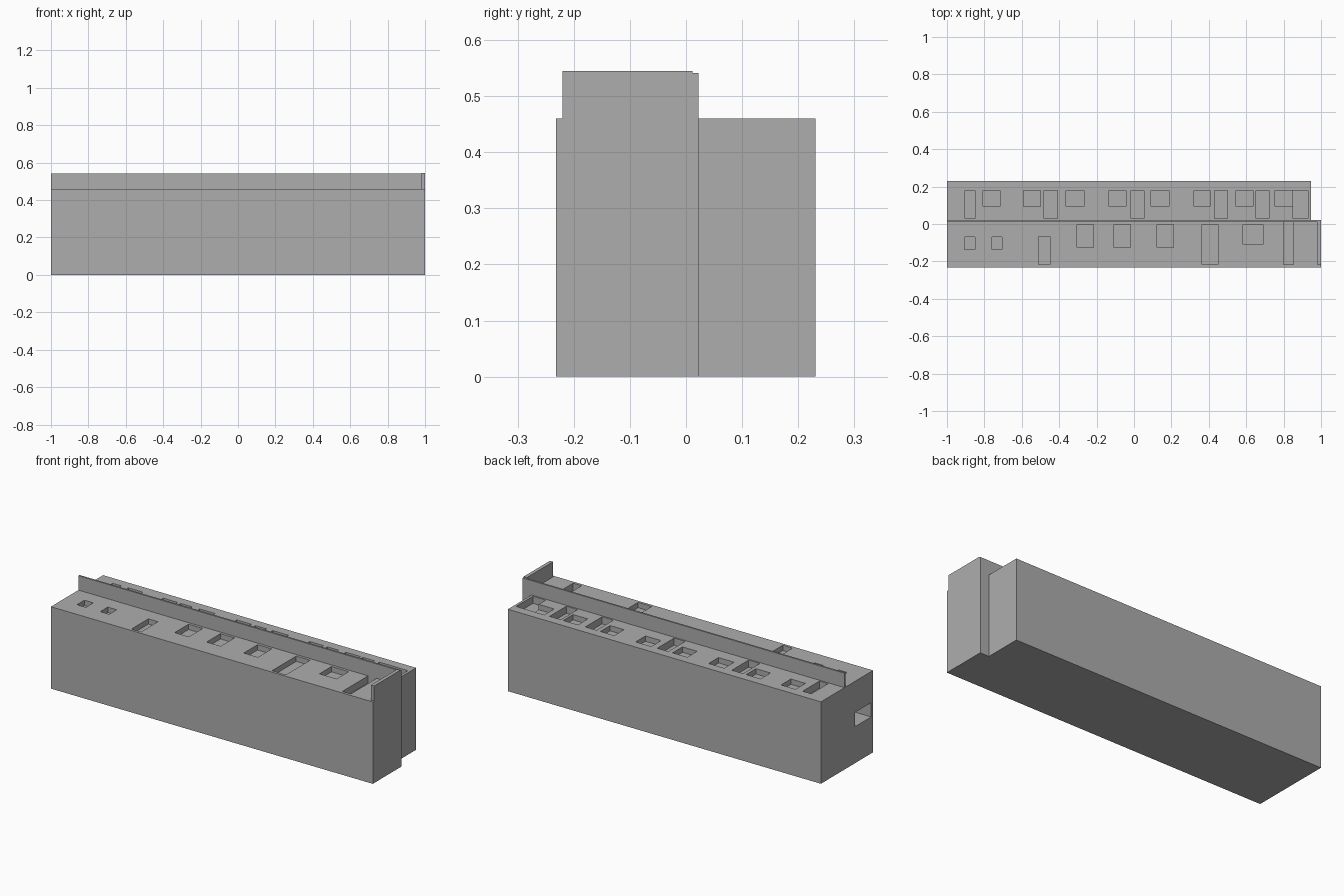
import bpy
import bmesh
from mathutils import Matrix, Vector

cube = bpy.data.objects.get("Cube")
if cube:
    bpy.data.objects.remove(cube, do_unlink=True)

grey = bpy.data.materials.new("plain grey")
grey.use_nodes = True
COLOUR = (0.42, 0.42, 0.42, 1)
grey.diffuse_color = COLOUR
grey.node_tree.nodes["Principled BSDF"].inputs["Base Color"].default_value = COLOUR


def boxes(name, spans):
    """One object made of boxes given as (x0, x1, y0, y1, z0, z1)."""
    bm = bmesh.new()
    for x0, x1, y0, y1, z0, z1 in spans:
        centre = Vector((x0 + x1, y0 + y1, z0 + z1)) / 2
        size = (x1 - x0, y1 - y0, z1 - z0, 1)
        bmesh.ops.create_cube(bm, size=1, matrix=Matrix.Translation(centre) @ Matrix.Diagonal(size))
    mesh = bpy.data.meshes.new(name)
    bm.to_mesh(mesh)
    bm.free()
    mesh.materials.append(grey)
    obj = bpy.data.objects.new(name, mesh)
    bpy.context.collection.objects.link(obj)
    return obj


def carve(block, spans):
    """Cut box-shaped pockets out of a block."""
    cutter = boxes(block.name + "_cutter", spans)
    cutter.hide_render = True
    mod = block.modifiers.new("pockets", "BOOLEAN")
    mod.operation = "DIFFERENCE"
    mod.solver = "EXACT"
    mod.use_self = True
    mod.object = cutter
    bpy.context.view_layer.objects.active = block
    bpy.ops.object.modifier_apply(modifier=mod.name)
    bpy.data.objects.remove(cutter, do_unlink=True)


ROOF, SPLIT, DEPTH = 0.46, 0.022, 0.03


def pocket(x0, x1, y0, y1, depth=DEPTH):
    return (x0, x1, y0, y1, ROOF - depth, ROOF + 0.1)


# Front block with roof pockets and a slot in its right end
front = boxes("front_block", [(-1, 1, -0.232, SPLIT, 0, ROOF)])
cuts = [pocket(x, x + 0.055, -0.136, -0.07) for x in (-0.905, -0.76)]
cuts += [pocket(x, x + 0.088, -0.126, -0.003) for x in (-0.305, -0.107, 0.124)]
cuts += [
    pocket(-0.51, -0.45, -0.217, -0.067),
    pocket(0.364, 0.45, -0.217, -0.003),
    pocket(0.583, 0.69, -0.11, -0.003),
    pocket(0.8, 0.853, -0.217, 0.012, 0.04),
    (-1.1, -0.88, -0.215, -0.07, 0.205, 0.285),
]
carve(front, cuts)

# Back block, slightly shorter, with square and deep pockets
back = boxes("back_block", [(-1, 0.945, SPLIT, 0.231, 0, ROOF)])
squares = [(-0.807, -0.717), (-0.59, -0.5), (-0.364, -0.267), (-0.134, -0.043),
           (0.09, 0.187), (0.32, 0.406), (0.545, 0.636), (0.754, 0.851)]
slots = [(-0.904, -0.85), (-0.48, -0.41), (-0.016, 0.053),
         (0.43, 0.5), (0.652, 0.722), (0.85, 0.93)]
carve(back, [pocket(a, b, 0.093, 0.18) for a, b in squares]
      + [pocket(a, b, 0.03, 0.179, 0.04) for a, b in slots])

# Long dividing wall and the short wall at the left end
boxes("dividing_wall", [(-1, 1, 0.012, SPLIT, ROOF, 0.541)])
boxes("end_wall", [(0.98, 1, -0.22, 0.012, ROOF, 0.545)])
